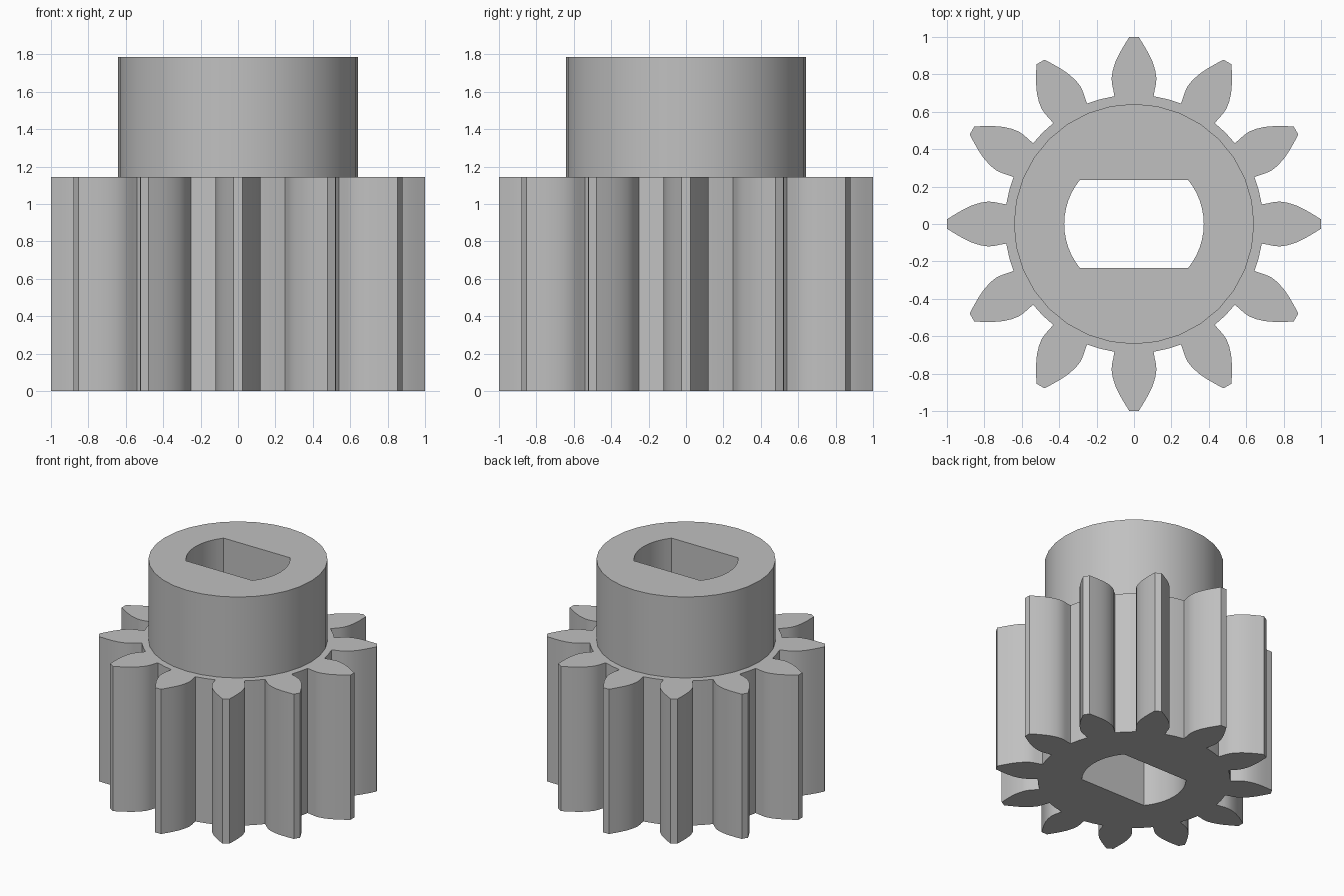
import bpy, bmesh, math
from mathutils import Vector

if "Cube" in bpy.data.objects:
    bpy.data.objects.remove(bpy.data.objects["Cube"])

GEAR_TOP, HUB_TOP = 1.145, 1.785
TEETH = 12

grey = bpy.data.materials.new("grey plastic")
grey.diffuse_color = (0.53, 0.53, 0.53, 1)
grey.use_nodes = True
grey.node_tree.nodes["Principled BSDF"].inputs["Base Color"].default_value = grey.diffuse_color


def circle(radius, count):
    return [(radius * math.cos(math.tau * i / count), radius * math.sin(math.tau * i / count))
            for i in range(count)]


def gear_outline():
    # Half tooth as (distance from axis, half width), from root to tip
    flank = [(0.683, 0.105), (0.715, 0.11), (0.745, 0.117), (0.78, 0.12), (0.82, 0.114),
             (0.865, 0.1), (0.91, 0.079), (0.955, 0.053), (1.0, 0.025)]
    tooth = [(r, -w) for r, w in flank] + [(r, w) for r, w in reversed(flank)]
    points = []
    for i in range(TEETH):
        a = math.tau * i / TEETH
        c, s = math.cos(a), math.sin(a)
        points += [(x * c - y * s, x * s + y * c) for x, y in tooth]
        mid = a + math.pi / TEETH  # root between teeth
        points.append((0.691 * math.cos(mid), 0.691 * math.sin(mid)))
    return points


def bore_outline():
    # Round hole with two flats
    radius, flat = 0.373, 0.235
    a = math.asin(flat / radius)
    arc = [-a + 2 * a * i / 12 for i in range(13)]
    return [(radius * math.cos(t + side), radius * math.sin(t + side))
            for side in (0, math.pi) for t in arc]


def wall(bm, outline, z0, z1, inward=False):
    low = [bm.verts.new((x, y, z0)) for x, y in outline]
    high = [bm.verts.new((x, y, z1)) for x, y in outline]
    for i in range(len(outline)):
        j = (i + 1) % len(outline)
        face = bm.faces.new((low[i], low[j], high[j], high[i]))
        if inward:
            face.normal_flip()


def cap(bm, outer, inner, z, up):
    edges = []
    for outline in (outer, inner):
        verts = [bm.verts.new((x, y, z)) for x, y in outline]
        edges += [bm.edges.new((verts[i - 1], verts[i])) for i in range(len(verts))]
    made = bmesh.ops.triangle_fill(bm, use_beauty=True, use_dissolve=False, edges=edges,
                                   normal=Vector((0, 0, 1)))
    for face in (g for g in made["geom"] if isinstance(g, bmesh.types.BMFace)):
        face.normal_update()
        if (face.normal.z > 0) != up:
            face.normal_flip()


def finish(name, bm):
    bmesh.ops.remove_doubles(bm, verts=bm.verts, dist=1e-5)
    mesh = bpy.data.meshes.new(name)
    bm.to_mesh(mesh)
    bm.free()
    mesh.materials.append(grey)
    obj = bpy.data.objects.new(name, mesh)
    bpy.context.collection.objects.link(obj)
    bpy.ops.object.select_all(action='DESELECT')
    obj.select_set(True)
    bpy.context.view_layer.objects.active = obj
    bpy.ops.object.shade_smooth_by_angle(angle=math.radians(25))


gear, hub, bore = gear_outline(), circle(0.642, 32), bore_outline()

# Toothed body: underside, teeth and shoulder around the hub
bm = bmesh.new()
cap(bm, gear, bore, 0, False)
wall(bm, gear, 0, GEAR_TOP)
cap(bm, gear, hub, GEAR_TOP, True)
finish("toothed_body", bm)

# Hub collar
bm = bmesh.new()
wall(bm, hub, GEAR_TOP, HUB_TOP)
cap(bm, hub, bore, HUB_TOP, True)
finish("hub", bm)

# Double-flat shaft bore through the full height
bm = bmesh.new()
wall(bm, bore, 0, HUB_TOP, inward=True)
finish("shaft_bore", bm)
